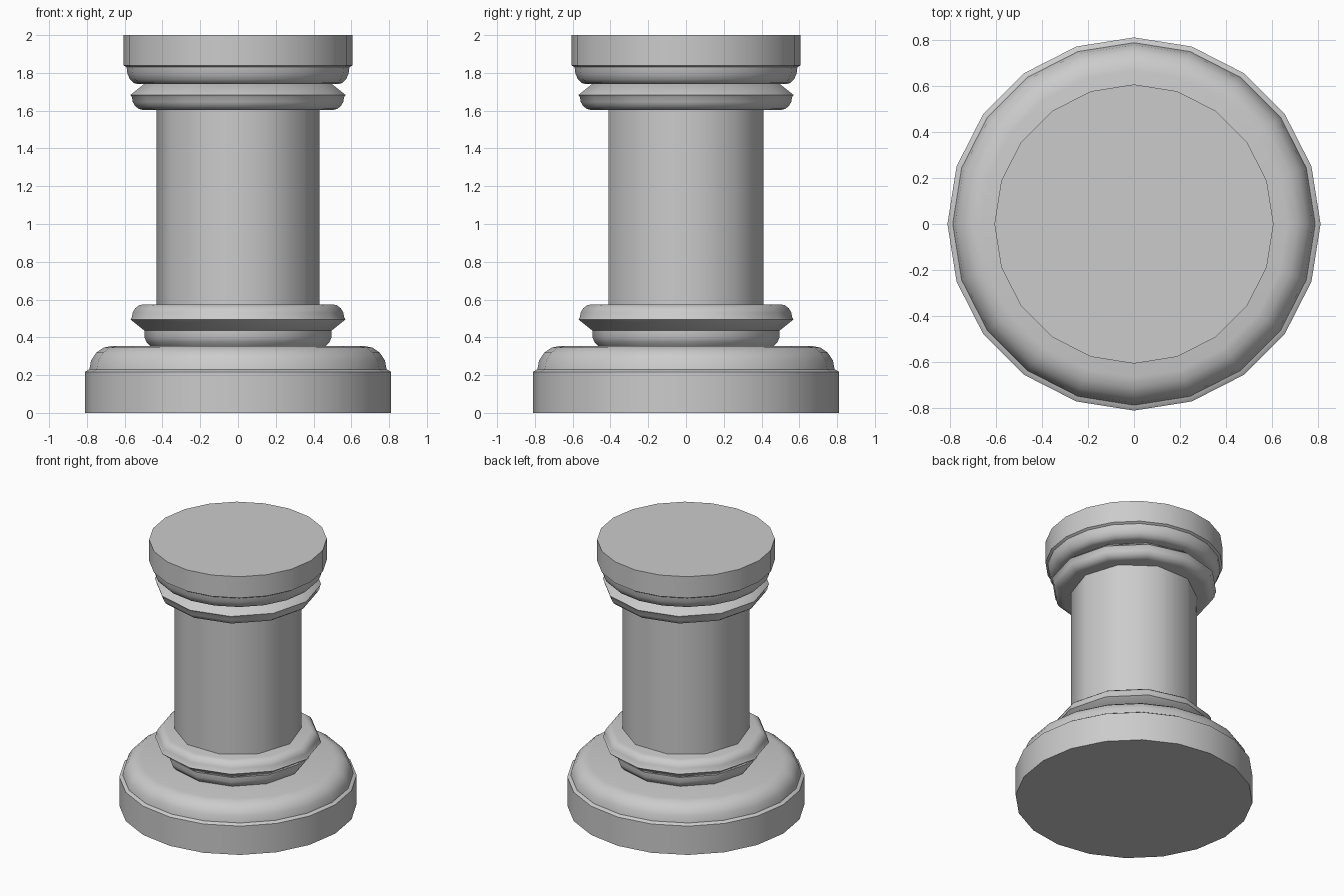
import bpy, math

if "Cube" in bpy.data.objects:
    bpy.data.objects.remove(bpy.data.objects["Cube"])

def lathe(name, profile, sides, angle=40):
    """Revolve (radius, z) points about z and close both ends with caps."""
    verts, faces = [], []
    for r, z in profile:
        for i in range(sides):
            a = 2 * math.pi * i / sides
            verts.append((r * math.cos(a), r * math.sin(a), z))
    for k in range(len(profile) - 1):
        for i in range(sides):
            j = (i + 1) % sides
            a, b = k * sides, (k + 1) * sides
            faces.append((a + i, a + j, b + j, b + i))
    faces.append(tuple(reversed(range(sides))))
    faces.append(tuple(range(len(verts) - sides, len(verts))))
    me = bpy.data.meshes.new(name)
    me.from_pydata(verts, [], faces)
    ob = bpy.data.objects.new(name, me)
    bpy.context.collection.objects.link(ob)
    bpy.ops.object.select_all(action='DESELECT')
    ob.select_set(True)
    bpy.context.view_layer.objects.active = ob
    bpy.ops.object.shade_smooth_by_angle(angle=math.radians(angle))
    return ob

def arc(r, z, dr, dz, steps=4):
    """Quarter-round from (r + dr, z) to (r, z + dz)."""
    return [(r + dr * math.cos(t), z + dz * math.sin(t))
            for t in (math.pi / 2 * i / steps for i in range(steps + 1))]

# plinth with rounded shoulder
lathe("plinth", [(0.81, 0), (0.81, 0.217), (0.79, 0.23)]
      + arc(0.665, 0.23, 0.122, 0.125), 20)

# neck between plinth and lower ring
lathe("lower_neck", [(0.46, 0.35), (0.485, 0.375), (0.495, 0.40), (0.495, 0.44)], 12)

# matching rings at both ends of the shaft, mirrored in z
ring = [(0.495, 0.435), (0.57, 0.495)] + arc(0.50, 0.505, 0.062, 0.07)
lathe("lower_ring", ring, 12)
lathe("upper_ring", [(r, 2.178 - z) for r, z in reversed(ring)], 12)

# shaft
lathe("shaft", [(0.432, 0.56), (0.432, 1.62)], 10)

# capital with rounded underside
under = [(r, 2 * 1.83 - z) for r, z in reversed(arc(0.53, 1.83, 0.06, 0.09))]
lathe("capital", under + [(0.606, 1.84), (0.606, 2.0)], 20)
